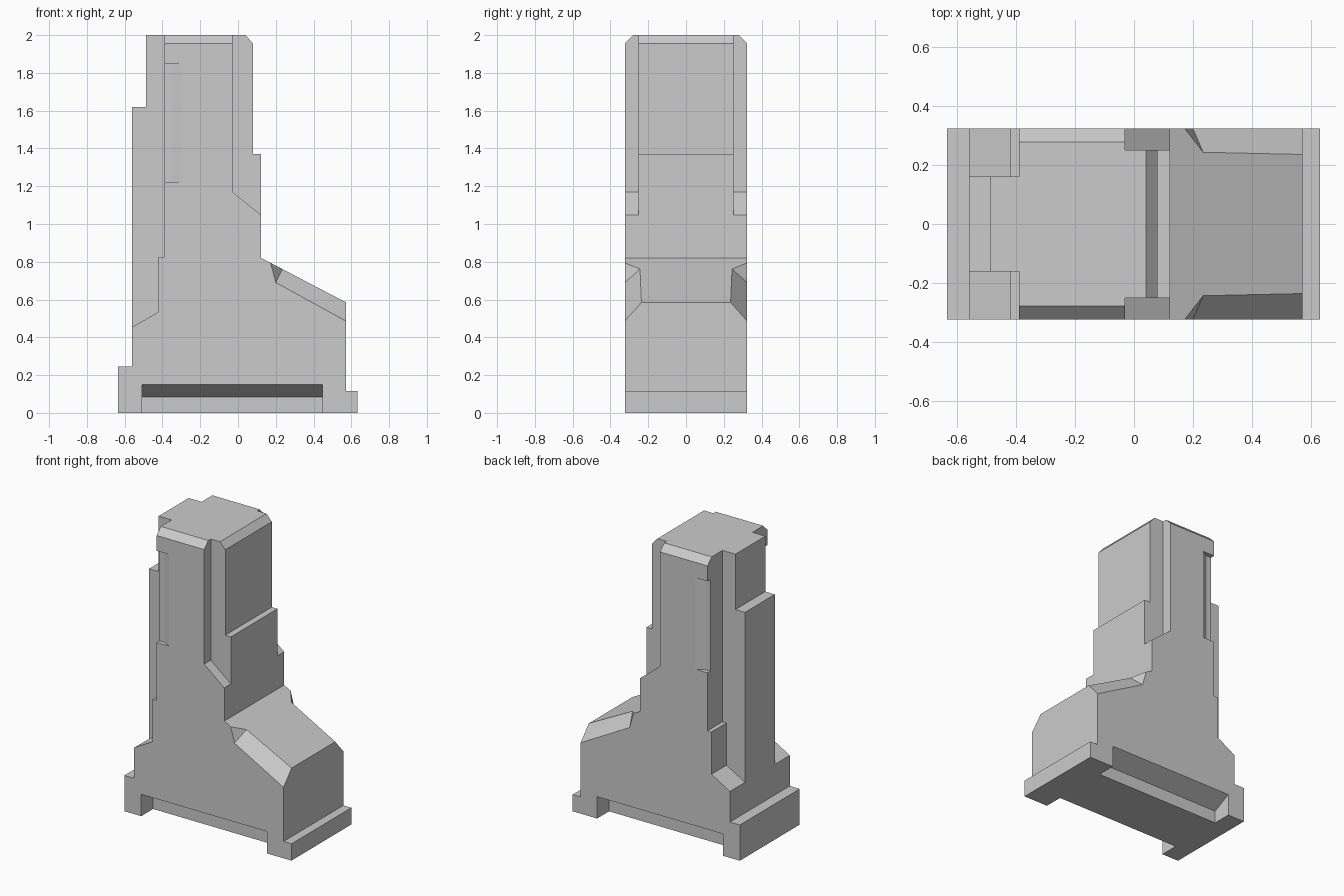
import bpy, bmesh
from mathutils import Vector

if "Cube" in bpy.data.objects:
    bpy.data.objects.remove(bpy.data.objects["Cube"])

HALF = 0.324  # half depth of the body


def hull_free_prism(name, rings):
    """Solid between two matching rings of points."""
    bm = bmesh.new()
    a, b = [[bm.verts.new(p) for p in ring] for ring in rings]
    n = len(a)
    bm.faces.new(a)
    bm.faces.new(b[::-1])
    for i in range(n):
        j = (i + 1) % n
        bm.faces.new((a[j], a[i], b[i], b[j]))
    bmesh.ops.recalc_face_normals(bm, faces=bm.faces)
    mesh = bpy.data.meshes.new(name)
    bm.to_mesh(mesh)
    bm.free()
    obj = bpy.data.objects.new(name, mesh)
    bpy.context.collection.objects.link(obj)
    return obj


def prism(name, profile, axis, lo, hi):
    """Extrude a 2D profile along axis 0, 1 or 2 from lo to hi."""
    def place(p, t):
        v = list(p)
        v.insert(axis, t)
        return v
    return hull_free_prism(name, [[place(p, t) for p in profile] for t in (lo, hi)])


# Stepped body silhouette, seen from the front
body = prism("tower_body", [
    (-.635, 0), (.632, 0), (.632, .115), (.572, .115), (.572, .585),
    (.123, .82), (.123, 1.37), (.08, 1.37), (.08, 1.955), (.04, 2),
    (-.488, 2), (-.488, 1.62), (-.56, 1.62), (-.56, .245), (-.635, .245),
], 1, -HALF, HALF)

cutters = []
for s in (-1, 1):
    # Left corner notch that leaves the central rib
    cutters.append(prism("rib_notch", [
        (-.7, .375), (-.42, .535), (-.42, .825), (-.39, .825),
        (-.39, 2.1), (-.7, 2.1)], 1, s * .162, s * .5))
    # Right corner notch with sloping floor
    cutters.append(prism("right_notch", [
        (-.03, 2.1), (-.03, 1.17), (.2, .986), (.2, 2.1)], 1, s * .252, s * .5))
    # Bevel along the top edge
    cutters.append(prism("top_bevel", [
        (s * .23, 2.049), (s * .379, 1.9), (s * .4, 2.06)], 0, -.55, .2))
    # Shallow slot with one slanted side
    cutters.append(prism("side_slot", [
        (-.5, s * .294), (-.352, s * .294), (-.24, s * .355),
        (-.5, s * .355)], 2, 1.222, 1.85))
    # Recess under the base with sloping ceiling
    cutters.append(prism("base_recess", [
        (s * .195, -.1), (s * .195, .085), (s * .4, .1875),
        (s * .4, -.1)], 0, -.507, .447))
    # Bevel on the ramp, ending in a slanted triangle
    tri = [Vector((.172, s * HALF, .795)), Vector((.235, s * .243, .762)),
           Vector((.2, s * HALF, .69))]
    mid = (tri[1] + tri[2]) / 2
    tri = [mid + (p - mid) * 2 for p in tri]
    run = Vector((.372, 0, -.204)) * 1.5
    cutters.append(hull_free_prism("ramp_bevel", [tri, [p + run for p in tri]]))

# Subtract all cutters, then bake the result
for c in cutters:
    c.hide_render = True
    mod = body.modifiers.new(c.name, 'BOOLEAN')
    mod.operation = 'DIFFERENCE'
    mod.solver = 'EXACT'
    mod.object = c
deps = bpy.context.evaluated_depsgraph_get()
result = bpy.data.meshes.new_from_object(body.evaluated_get(deps))
body.modifiers.clear()
body.data = result
for c in cutters:
    bpy.data.objects.remove(c)
